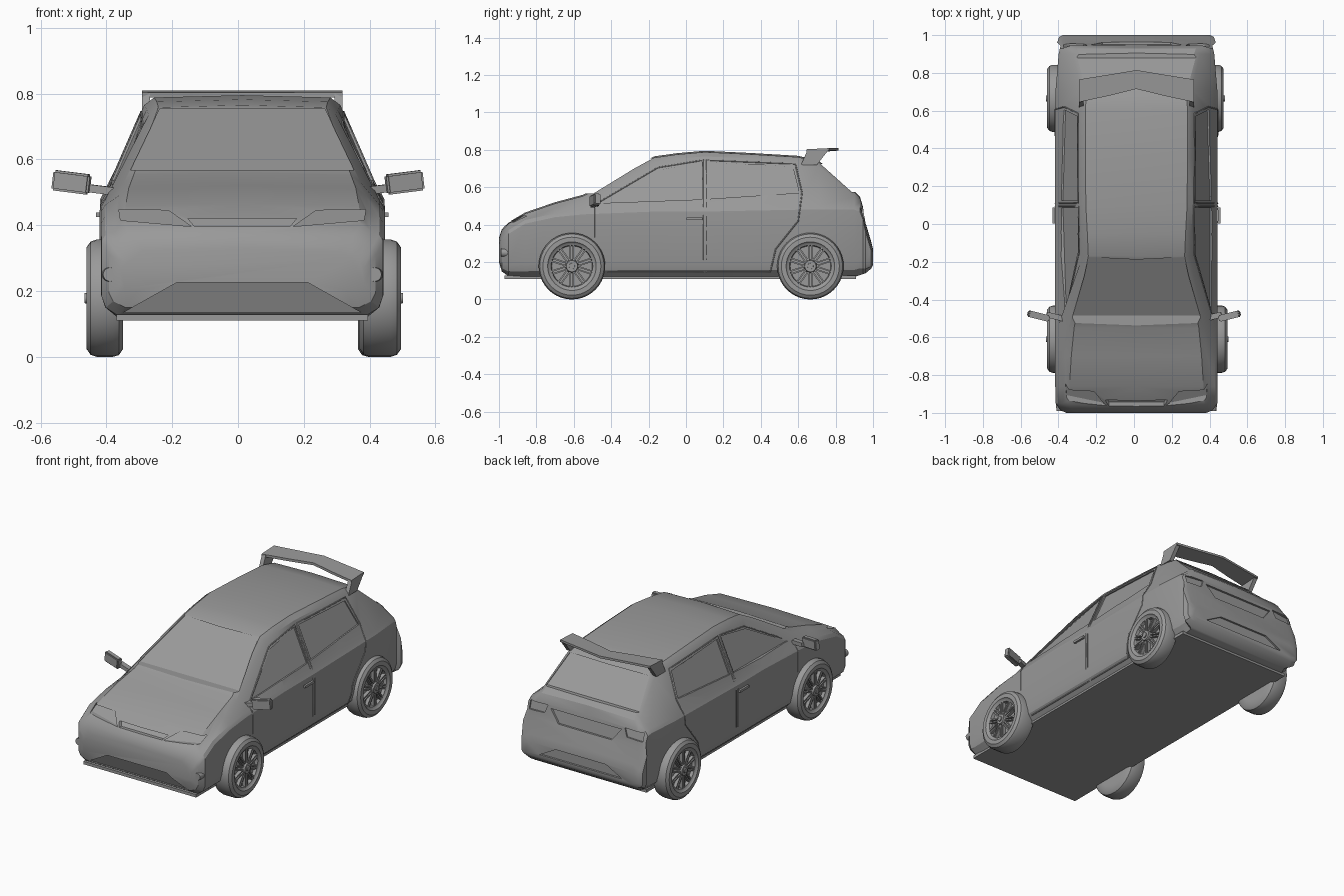
import bpy, bmesh, math
from mathutils import Vector, Matrix
from mathutils.bvhtree import BVHTree

if "Cube" in bpy.data.objects:
    bpy.data.objects.remove(bpy.data.objects["Cube"])

CX = 0.013  # body centreline
grey = bpy.data.materials.new("plain grey")
grey.diffuse_color = (0.32, 0.32, 0.32, 1)
grey.use_nodes = True
grey.node_tree.nodes["Principled BSDF"].inputs["Base Color"].default_value = grey.diffuse_color


def finish(name, bm, angle=35):
    bmesh.ops.recalc_face_normals(bm, faces=bm.faces)
    me = bpy.data.meshes.new(name)
    bm.to_mesh(me)
    bm.free()
    me.materials.append(grey)
    ob = bpy.data.objects.new(name, me)
    bpy.context.collection.objects.link(ob)
    select(ob)
    bpy.ops.object.shade_smooth_by_angle(angle=math.radians(angle))
    return ob


def select(ob):
    bpy.ops.object.select_all(action='DESELECT')
    ob.select_set(True)
    bpy.context.view_layer.objects.active = ob


def loft(bm, rings, cap=True, wrap=False):
    rows = [[bm.verts.new(p) for p in r] for r in rings]
    pairs = list(zip(rows, rows[1:])) + ([(rows[-1], rows[0])] if wrap else [])
    for a, b in pairs:
        for i in range(len(a)):
            j = (i + 1) % len(a)
            bm.faces.new((a[i], a[j], b[j], b[i]))
    if cap:
        bm.faces.new(rows[0])
        bm.faces.new(rows[-1])


def box(bm, size, mat):
    bmesh.ops.create_cube(bm, size=1, matrix=mat @ Matrix.Diagonal((*size, 1)))


# Body shell: stations of (y, bottom, top, belt, half width, roof half width)
stations = [
    (-1.00, .20, .33, .29, .37, .33), (-.985, .15, .375, .33, .405, .37),
    (-.95, .125, .412, .37, .428, .39), (-.86, .12, .465, .425, .43, .385),
    (-.70, .12, .52, .46, .43, .375), (-.55, .12, .56, .475, .43, .36),
    (-.17, .12, .765, .49, .43, .285), (-.05, .12, .782, .49, .43, .29),
    (.10, .12, .795, .49, .43, .298), (.35, .12, .783, .495, .43, .30),
    (.60, .12, .768, .50, .43, .30), (.71, .12, .742, .50, .428, .295),
    (.90, .12, .58, .50, .412, .335), (.93, .13, .55, .49, .405, .345),
    (.945, .135, .50, .45, .402, .37), (.96, .14, .41, .38, .42, .39),
    (.99, .165, .31, .28, .41, .385), (1.0, .185, .27, .25, .39, .36)]


def section(y, b, t, belt, w, r):
    h = belt - b
    half = [(w - .05, b), (w - .013, b + .1 * h), (w, b + .24 * h), (w, belt - .02),
            (w - .012, belt), (r, max(t - .03, belt + .005)), (r - .03, t - .007)]
    pts = half + [(0, t)] + [(-x, z) for x, z in reversed(half)]
    return [(CX + x, y, z) for x, z in pts]


bm = bmesh.new()
loft(bm, [section(*s) for s in stations])
bmesh.ops.recalc_face_normals(bm, faces=bm.faces)
tree = BVHTree.FromBMesh(bm)
body = finish("body", bm)


def project(u, v, d):
    """Drop a drawn point on the body; d is the outward view direction."""
    start = Vector((d.x * 2, u, v)) if d.x else Vector((CX + u, d.y * 2, v))
    hit = tree.ray_cast(start, -d)[0]
    return hit


LEFT, RIGHT = Vector((-1, 0, 0)), Vector((1, 0, 0))
FRONT, BACK = Vector((0, -1, 0)), Vector((0, 1, 0))

# Recesses: windows, lamps, grille, bumper openings
cut = bmesh.new()


def recess(pts, d, depth):
    ps = [project(u, v, d) for u, v in pts]
    if None not in ps:
        loft(cut, [[p + d * .06 for p in ps], [p - d * depth for p in ps]])


def flip(pts):
    return [(-u, v) for u, v in pts]


front_glass = [(-.46, .515), (-.30, .605), (-.15, .69), (.085, .735), (.085, .535)]
rear_glass = [(.125, .538), (.125, .733), (.57, .71), (.605, .57)]
for d in (LEFT, RIGHT):
    recess(front_glass, d, .008)
    recess(rear_glass, d, .008)
recess([(-.25, .755), (.25, .755), (.34, .567), (-.34, .567)], FRONT, .01)
headlight = [(.375, .447), (.225, .445), (.155, .396), (.37, .415)]
tail_light = [(.26, .49), (.385, .485), (.385, .435), (.28, .44)]
for f in (list, flip):
    recess(f(headlight), FRONT, .012)
    recess(f(tail_light), BACK, .008)
recess([(-.165, .42), (.165, .42), (.145, .396), (-.145, .396)], FRONT, .02)
recess([(-.36, .135), (-.2, .225), (.2, .225), (.36, .135)], FRONT, .012)
recess([(-.27, .725), (.27, .725), (.315, .575), (-.315, .575)], BACK, .008)
recess([(-.24, .475), (.24, .475), (.18, .40), (-.18, .40)], BACK, .012)
recess([(-.28, .20), (-.17, .26), (.17, .26), (.28, .20)], BACK, .012)
cutter = finish("recess_cutter", cut)
cutter.hide_render = True
mod = body.modifiers.new("recesses", 'BOOLEAN')
mod.operation, mod.solver, mod.object = 'DIFFERENCE', 'EXACT', cutter
select(body)
bpy.ops.object.modifier_apply(modifier=mod.name)
bpy.data.objects.remove(cutter)
bpy.ops.object.shade_smooth_by_angle(angle=math.radians(28))


# Door seams: thin beads following the body side
def seam(name, pts, d):
    cu = bpy.data.curves.new(name, 'CURVE')
    cu.dimensions, cu.bevel_depth, cu.bevel_resolution = '3D', .0035, 1
    path = []
    for (a, b), (c, e) in zip(pts, pts[1:]):
        path += [project(a + (c - a) * k / 8, b + (e - b) * k / 8, d) for k in range(9)]
    path = [p for p in path if p]
    sp = cu.splines.new('POLY')
    sp.points.add(len(path) - 1)
    for q, p in zip(sp.points, path):
        q.co = (*p, 1)
    cu.materials.append(grey)
    bpy.context.collection.objects.link(bpy.data.objects.new(name, cu))


for side, d in (("left", LEFT), ("right", RIGHT)):
    seam(side + "_front_door_seam", [(-.49, .33), (-.49, .505), (-.15, .705), (.094, .745),
                                     (.094, .145), (-.42, .145)], d)
    seam(side + "_rear_door_seam", [(.11, .145), (.11, .745), (.585, .725), (.62, .57),
                                    (.60, .42), (.48, .27), (.45, .145), (.11, .145)], d)

# Floor plate
bm = bmesh.new()
box(bm, (.765, 1.88, .018), Matrix.Translation((CX, -.03, .119)))
finish("floor_plate", bm)

# Wheels: lathed tyre and rim, hub, spokes
def wheel(name, inner, outer, y):
    s = 1 if outer > 0 else -1
    w, bm, n = abs(outer - inner), bmesh.new(), 40
    prof = [(0, .12), (0, .155), (.012, .173), (.03, .178), (w - .03, .178), (w - .012, .172),
            (w, .155), (w, .130), (w - .008, .124), (w - .012, .112), (w - .03, .108),
            (w - .03, .02)]
    rings = [[(x, r * math.cos(2 * math.pi * i / n), r * math.sin(2 * math.pi * i / n))
              for i in range(n)] for x, r in prof]
    loft(bm, rings)
    for i in range(10):  # spokes
        rot = Matrix.Rotation(2 * math.pi * i / 10, 4, 'X')
        for off in (-.008, .008):
            box(bm, (.02, .008, .085), rot @ Matrix.Translation((w - .02, off, .072)))
    for r, x in ((.036, w - .015), (.018, w - .009)):  # hub and cap
        bmesh.ops.create_cone(bm, cap_ends=True, segments=20, radius1=r, radius2=r * .85,
                              depth=.03, matrix=Matrix.Translation((x, 0, 0)) @
                              Matrix.Rotation(math.pi / 2, 4, 'Y'))
    bmesh.ops.transform(bm, verts=bm.verts, matrix=Matrix.Translation((inner, y, .178)) @
                        Matrix.Diagonal((s, 1, 1, 1)))
    finish(name, bm)


wheel("front_left_wheel", -.35, -.46, -.61)
wheel("front_right_wheel", .37, .495, -.61)
wheel("rear_left_wheel", -.35, -.46, .665)
wheel("rear_right_wheel", .365, .475, .665)

# Mirrors, door handles and fog lights
for side, s in (("left", -1), ("right", 1)):
    bm = bmesh.new()
    tilt = Matrix.Rotation(s * math.radians(14), 4, 'Z') @ \
        Matrix.Rotation(-s * math.radians(7), 4, 'Y')
    box(bm, (.115, .035, .062), Matrix.Translation((s * .506, -.487, .53)) @ tilt)
    bmesh.ops.bevel(bm, geom=bm.edges[:], offset=.006, segments=2, affect='EDGES')
    box(bm, (.09, .03, .024), Matrix.Translation((s * .42, -.49, .508)) @ tilt)
    finish(side + "_mirror", bm)

    bm = bmesh.new()
    box(bm, (.012, .085, .014), Matrix.Translation((CX + s * .438, .045, .432)))
    for y in (.01, .08):
        box(bm, (.02, .012, .012), Matrix.Translation((CX + s * .43, y, .432)))
    finish(side + "_door_handle", bm)

    bm = bmesh.new()
    bmesh.ops.create_cone(bm, cap_ends=True, segments=20, radius1=.026, radius2=.021, depth=.05,
                          matrix=Matrix.Translation((CX + s * .402, -.965, .25)) @
                          Matrix.Rotation(math.pi / 2, 4, 'X'))
    finish(side + "_fog_light", bm)

# Rear wing: chevron blade on two end struts
bm = bmesh.new()
loft(bm, [[(CX + x, yf, .788), (CX + x, yf, .803), (CX + x, yr, .809), (CX + x, yr, .796)]
          for x, yf, yr in ((-.305, .645, .765), (-.15, .678, .79), (0, .715, .815),
                            (.15, .678, .79), (.305, .645, .765))])
for s in (-1, 1):
    loft(bm, [[(CX + s * x, y, z) for y, z in
               ((.615, .72), (.65, .80), (.765, .803), (.70, .72))] for x in (.28, .305)])
finish("rear_wing", bm)
